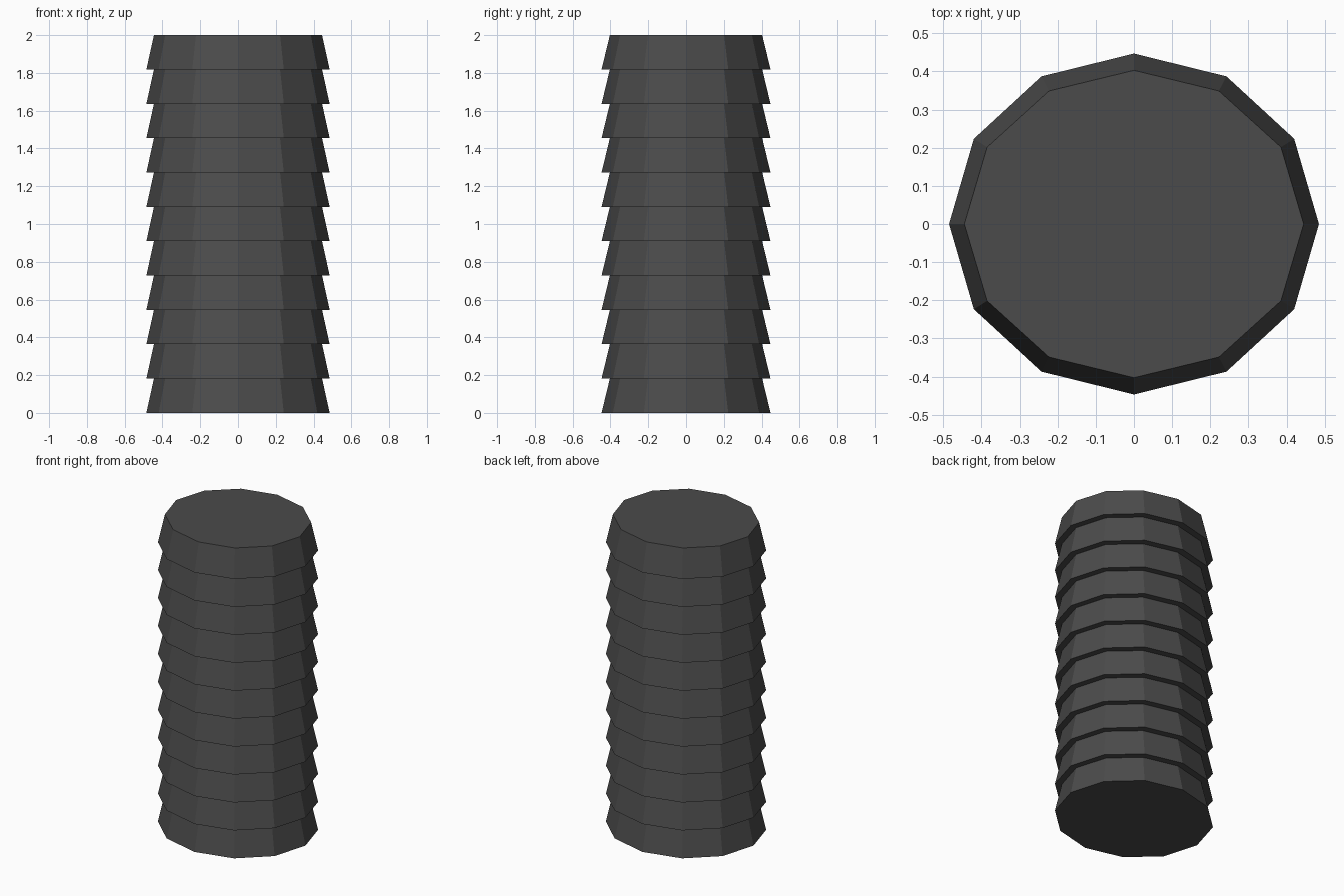
import bpy, math

if "Cube" in bpy.data.objects:
    bpy.data.objects.remove(bpy.data.objects["Cube"])

SIDES, RINGS, HEIGHT = 12, 11, 2.0
BOTTOM, TOP = (0.485, 0.447), (0.445, 0.403)   # elliptical radii of each tier

# sawtooth profile: each tier flares at its foot and narrows at its top
profile = []
for i in range(RINGS):
    profile.append((BOTTOM, HEIGHT * i / RINGS))
    profile.append((TOP, HEIGHT * (i + 1) / RINGS))

verts = []
for (rx, ry), z in profile:
    for k in range(SIDES):
        a = 2 * math.pi * k / SIDES
        verts.append((rx * math.cos(a), ry * math.sin(a), z))

# side bands and ledges, then the two end caps
faces = []
for r in range(len(profile) - 1):
    for k in range(SIDES):
        n = (k + 1) % SIDES
        a, b = r * SIDES, (r + 1) * SIDES
        faces.append((a + k, a + n, b + n, b + k))
faces.append(tuple(reversed(range(SIDES))))
faces.append(tuple(range(len(verts) - SIDES, len(verts))))

mesh = bpy.data.meshes.new("ribbed_column")
mesh.from_pydata(verts, [], faces)
mesh.update()
column = bpy.data.objects.new("ribbed_column", mesh)
bpy.context.collection.objects.link(column)

# single dark grey colour
grey = bpy.data.materials.new("dark grey")
grey.diffuse_color = (0.07, 0.07, 0.07, 1)
grey.use_nodes = True
grey.node_tree.nodes["Principled BSDF"].inputs["Base Color"].default_value = grey.diffuse_color
mesh.materials.append(grey)
